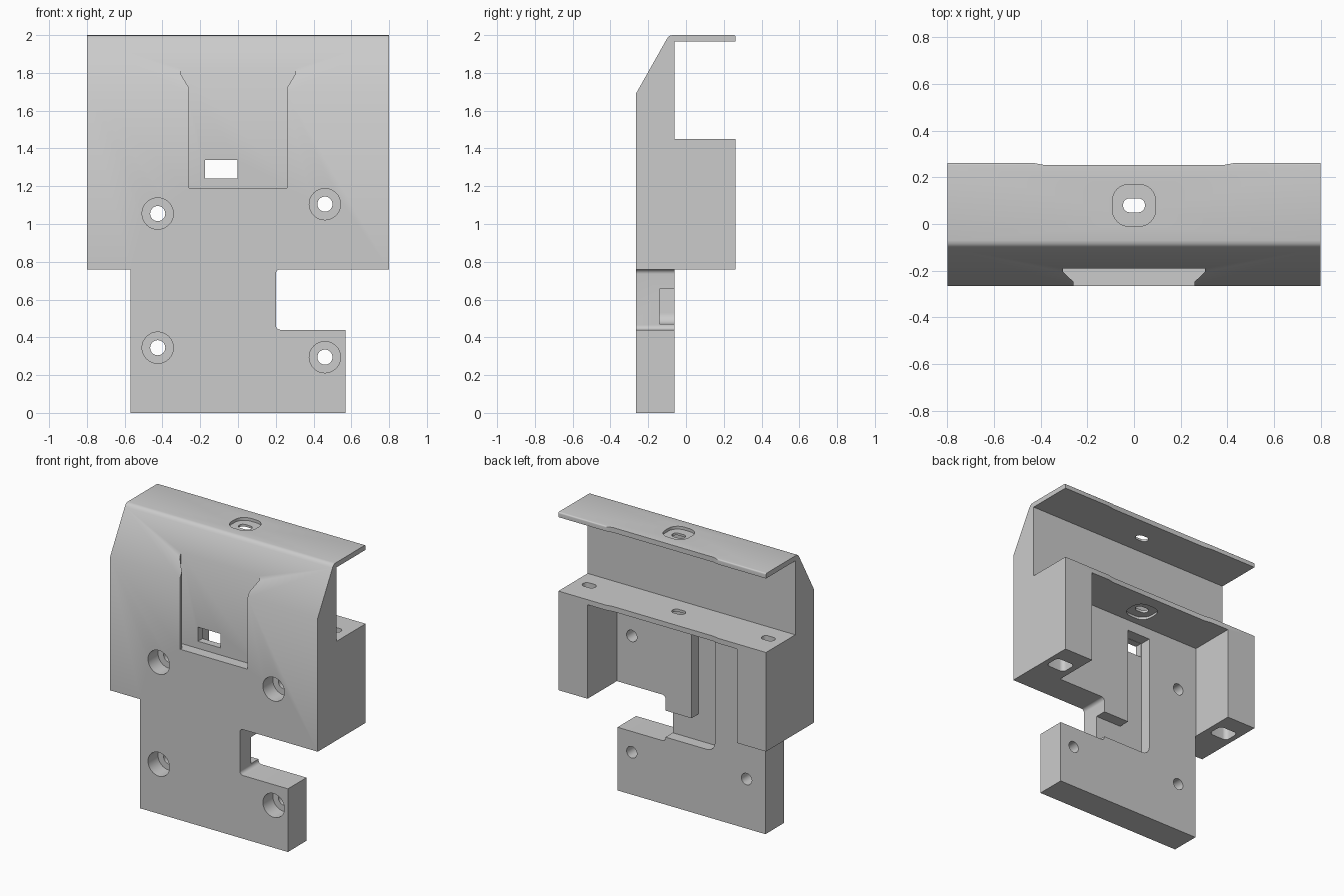
import bpy, bmesh
from math import radians, sin, cos

if "Cube" in bpy.data.objects:
    bpy.data.objects.remove(bpy.data.objects["Cube"])

grey = bpy.data.materials.new("light_grey")
grey.use_nodes = True
grey.diffuse_color = (0.6, 0.6, 0.6, 1)
grey.node_tree.nodes["Principled BSDF"].inputs["Base Color"].default_value = (0.6, 0.6, 0.6, 1)

PLACE = {
    "X": lambda a, b, t: (t, a, b),
    "Y": lambda a, b, t: (a, t, b),
    "Z": lambda a, b, t: (a, b, t),
}


def prism(name, points, axis, lo, hi):
    """Extrude a flat outline along an axis."""
    bm = bmesh.new()
    ends = [[bm.verts.new(PLACE[axis](a, b, t)) for a, b in points] for t in (lo, hi)]
    bm.faces.new(ends[0])
    bm.faces.new(ends[1])
    n = len(points)
    for i in range(n):
        j = (i + 1) % n
        bm.faces.new((ends[0][i], ends[0][j], ends[1][j], ends[1][i]))
    bmesh.ops.recalc_face_normals(bm, faces=bm.faces)
    mesh = bpy.data.meshes.new(name)
    bm.to_mesh(mesh)
    bm.free()
    obj = bpy.data.objects.new(name, mesh)
    bpy.context.collection.objects.link(obj)
    return obj


def arc(cx, cy, r, start, end, steps=8):
    angles = [radians(start + (end - start) * i / steps) for i in range(steps + 1)]
    return [(cx + r * cos(a), cy + r * sin(a)) for a in angles]


def rect(x0, x1, y0, y1):
    return [(x0, y0), (x1, y0), (x1, y1), (x0, y1)]


def rounded(cx, cy, hx, hy, r):
    """Rounded rectangle outline."""
    pts = []
    for k, (sx, sy) in enumerate(((1, 1), (-1, 1), (-1, -1), (1, -1))):
        pts += arc(cx + sx * (hx - r), cy + sy * (hy - r), r, 90 * k, 90 * k + 90)
    return pts


def circle(cx, cy, r):
    return arc(cx, cy, r, 0, 348.75, 31)


FRONT, BACK, PLATE = -0.265, 0.262, -0.06
SHELF, LIP = 1.415, 1.965

# Side profile: sloped front, top lip and rear block
side = [(FRONT, 0), (FRONT, 1.69), (-0.103, 1.977), (-0.096, 1.988), (-0.085, 1.997), (-0.07, 2)]
side += arc(BACK - 0.01, 1.99, 0.01, 90, 0, 4)
side += [(BACK, LIP), (PLATE, LIP), (PLATE, 1.45), (BACK, 1.45), (BACK, 0)]
body = prism("bracket_body", side, "X", -0.8, 0.8)
body.data.materials.append(grey)

cutters = []


def cut(points, axis, lo, hi):
    obj = prism("cutter", points, axis, lo, hi)
    obj.hide_render = True
    cutters.append(obj)


# Rear cavity under the shelf
cut(rect(-0.575, 0.575, -0.1, SHELF), "Y", PLATE, 0.4)

# Lower corners, the left one joined to the side notch
cut(rect(-0.9, -0.57, -0.1, 0.76), "Y", -0.4, 0.4)
r = 0.025
notch = [(0.9, -0.1), (0.57, -0.1), (0.57, 0.44)]
notch += arc(0.2 + r, 0.44 + r, r, 270, 180) + arc(0.2 + r, 0.76 - r, r, 180, 90)
cut(notch + [(0.9, 0.76)], "Y", -0.4, 0.4)

# Dovetail recess in the front
half = [(0.26, -0.3), (0.26, -0.247), (0.305, -0.205), (0.305, -0.19)]
cut(half + [(-x, y) for x, y in reversed(half)], "Z", 1.19, 2.1)

# Cable channel in the back and its window
channel = [(-0.18, 1.34), (0, 1.34), (0, 0.655), (0.3, 0.655), (0.3, 0.47)]
cut(channel + arc(-0.12, 0.53, 0.06, 270, 180), "Y", -0.14, 0)
cut(rect(-0.175, -0.002, 1.24, 1.338), "Y", -0.3, -0.1)

# Counterbored screw holes
for x, z in ((-0.425, 1.055), (-0.425, 0.345), (0.46, 1.105), (0.46, 0.295)):
    cut(circle(x, z, 0.083), "Y", -0.3, -0.155)
    cut(circle(x, z, 0.04), "Y", -0.3, 0)

# Shallow relief along the rear edges of lip and shelf
cut([(-0.44, 0.263), (-0.385, 0.253), (0.385, 0.253), (0.44, 0.263), (0.44, 0.3), (-0.44, 0.3)],
    "Z", 1.3, 2.1)

# Slots through lip and shelf
SLOT_Y = 0.08
cut(rounded(0, SLOT_Y, 0.093, 0.09, 0.072), "Z", 1.98, 2.1)
cut(rounded(0, SLOT_Y, 0.093, 0.09, 0.072), "Z", 1.3, 1.432)
cut(rounded(0, SLOT_Y, 0.047, 0.03, 0.029), "Z", 1.3, 2.1)
for s in (-1, 1):
    cut(rounded(s * 0.69, SLOT_Y, 0.072, 0.058, 0.03), "Z", 0.6, SHELF)
    cut(rounded(s * 0.69, SLOT_Y, 0.047, 0.03, 0.029), "Z", 1.3, 1.6)

# Carve the body
bpy.ops.object.select_all(action="DESELECT")
bpy.context.view_layer.objects.active = body
body.select_set(True)
for c in cutters:
    mod = body.modifiers.new("carve", "BOOLEAN")
    mod.operation = "DIFFERENCE"
    mod.solver = "EXACT"
    mod.object = c
    bpy.ops.object.modifier_apply(modifier=mod.name)
    bpy.data.objects.remove(c)

bpy.ops.object.shade_smooth_by_angle(angle=radians(30))
